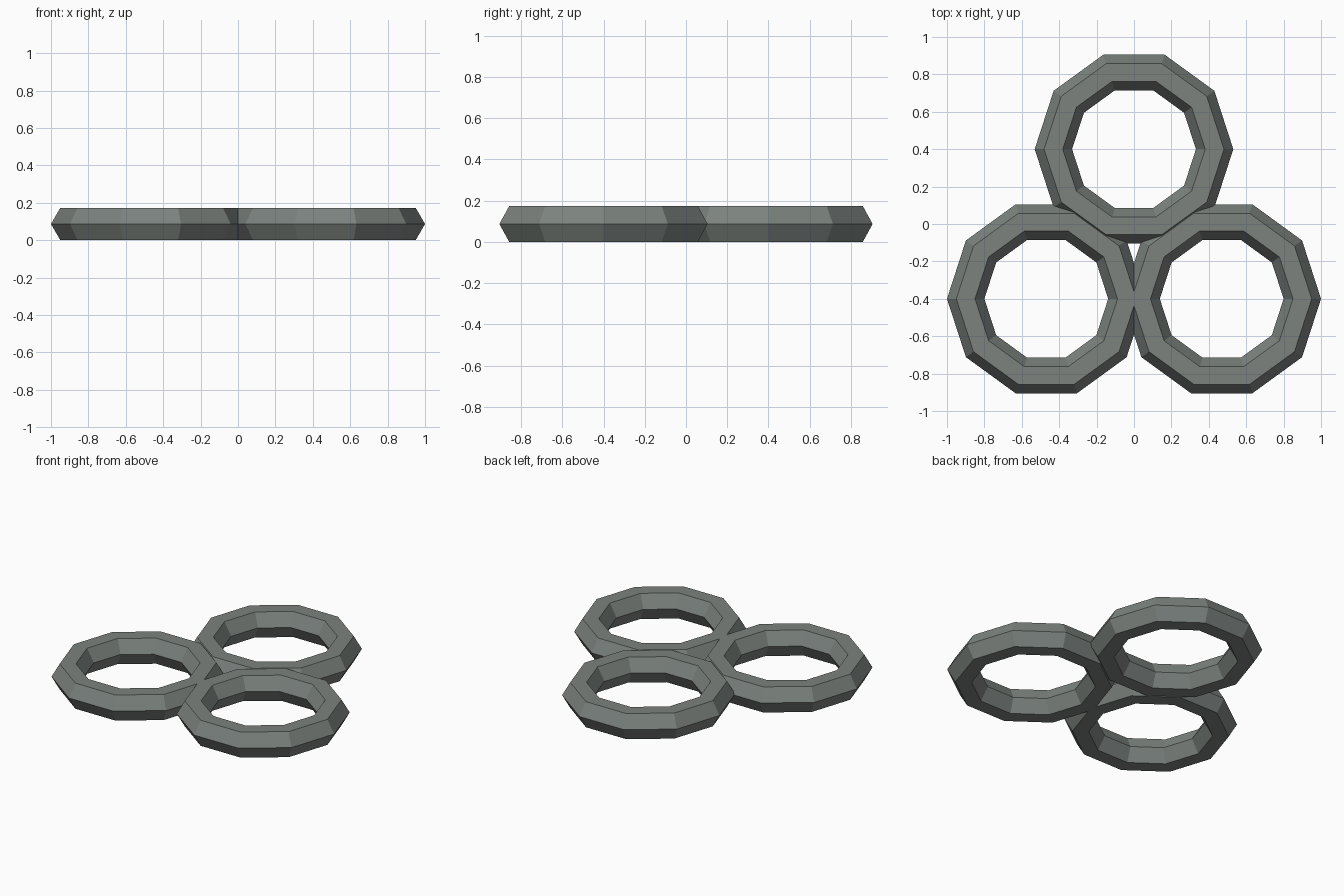
import bpy
import math

if "Cube" in bpy.data.objects:
    bpy.data.objects.remove(bpy.data.objects["Cube"])

MAJOR, MINOR = 0.431, 0.1
HEIGHT = MINOR * math.sin(math.radians(60))  # half height of hexagonal section

# dark grey-green metal
metal = bpy.data.materials.new("dark_metal")
metal.diffuse_color = (0.20, 0.225, 0.21, 1.0)
metal.use_nodes = True
metal.node_tree.nodes["Principled BSDF"].inputs["Base Color"].default_value = metal.diffuse_color


def ring(name, x, y):
    # ten-sided flat-shaded ring with a hexagonal cross-section
    bpy.ops.mesh.primitive_torus_add(
        major_segments=10, minor_segments=6,
        major_radius=MAJOR, minor_radius=MINOR,
        location=(x, y, HEIGHT))
    obj = bpy.context.object
    obj.name = name
    obj.data.materials.append(metal)
    bpy.ops.object.shade_flat()
    return obj


# three touching rings in a triangle
ring("left_ring", -0.469, -0.4)
ring("right_ring", 0.469, -0.4)
ring("back_ring", 0.0, 0.4)
